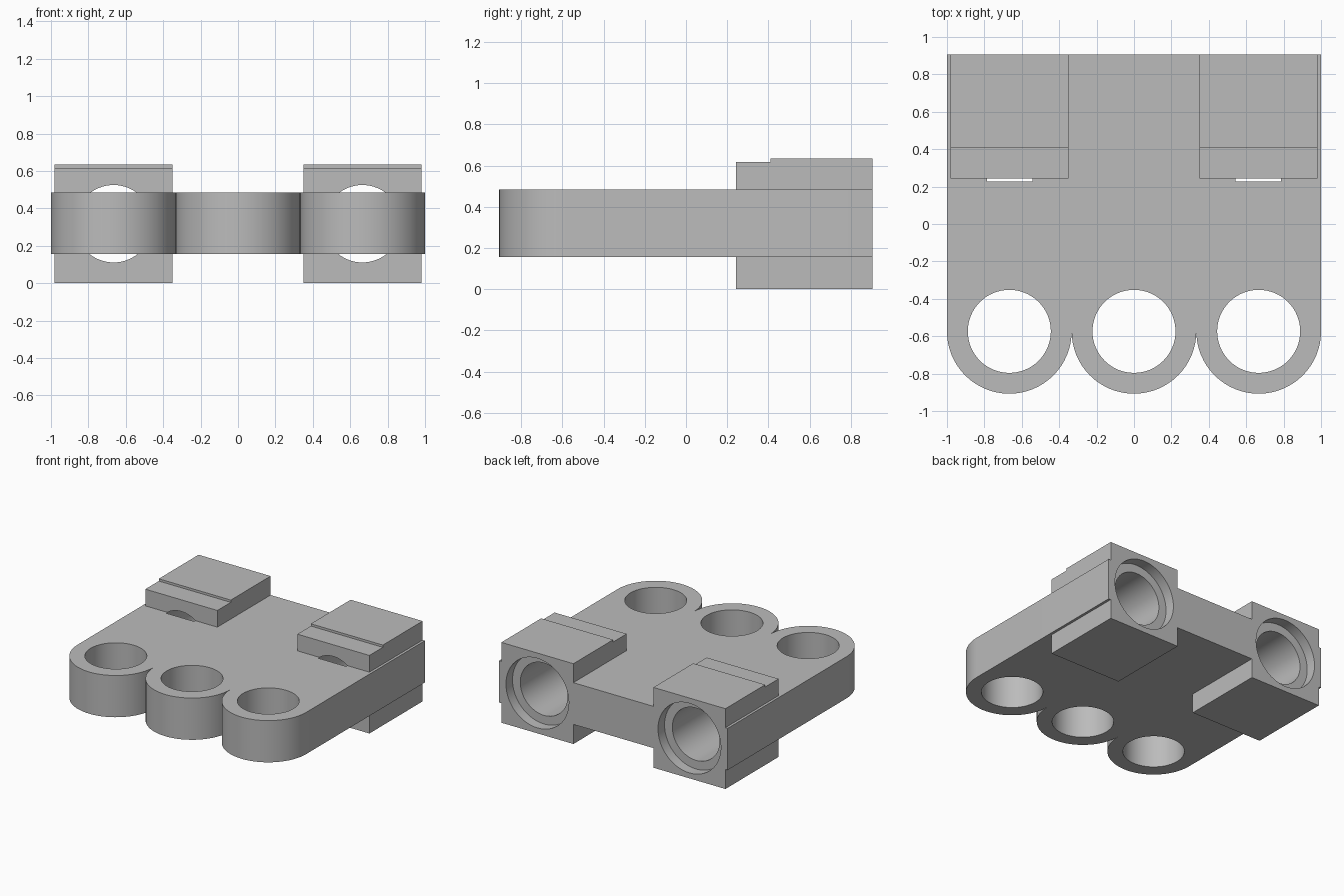
import bpy, bmesh
from math import sin, cos, pi, radians
from mathutils import Matrix

cube = bpy.data.objects.get("Cube")
if cube:
    bpy.data.objects.remove(cube, do_unlink=True)

grey = bpy.data.materials.new("plain grey")
grey.use_nodes = True
colour = (0.5, 0.5, 0.5, 1)
grey.diffuse_color = colour
grey.node_tree.nodes["Principled BSDF"].inputs["Base Color"].default_value = colour

BACK, LOBE_Y, LOBE_R = 0.907, -0.574, 1 / 3
LOW, HIGH = 0.155, 0.485
BLOCK_X, BORE_Z = 0.665, 0.318


def add_object(name, bm):
    bmesh.ops.recalc_face_normals(bm, faces=bm.faces[:])
    mesh = bpy.data.meshes.new(name)
    bm.to_mesh(mesh)
    bm.free()
    mesh.materials.append(grey)
    obj = bpy.data.objects.new(name, mesh)
    bpy.context.collection.objects.link(obj)
    return obj


def extrude(name, points, offset):
    bm = bmesh.new()
    face = bm.faces.new([bm.verts.new(p) for p in points])
    moved = bmesh.ops.extrude_face_region(bm, geom=[face])["geom"]
    bmesh.ops.translate(bm, vec=offset, verts=[g for g in moved if isinstance(g, bmesh.types.BMVert)])
    return add_object(name, bm)


def cylinder(name, radius, depth, centre, along_y=False):
    bm = bmesh.new()
    turn = Matrix.Rotation(pi / 2 if along_y else 0, 4, "X")
    bmesh.ops.create_cone(bm, cap_ends=True, segments=64, radius1=radius, radius2=radius,
                          depth=depth, matrix=Matrix.Translation(centre) @ turn)
    return add_object(name, bm)


def combine(target, tool, operation):
    mod = target.modifiers.new(operation.lower(), "BOOLEAN")
    mod.object, mod.operation, mod.solver = tool, operation, "EXACT"
    bpy.context.view_layer.objects.active = target
    bpy.ops.object.modifier_apply(modifier=mod.name)
    bpy.data.objects.remove(tool, do_unlink=True)


# Plate with three rounded lobes along the front
outline = [(1, BACK, LOW), (-1, BACK, LOW)]
for lobe in (-1, 0, 1):
    for i in range(33):
        if lobe > -1 and i == 0:
            continue  # neighbouring lobes share the cusp point
        a = pi + pi * i / 32
        outline.append((lobe * 2 / 3 + LOBE_R * cos(a), LOBE_Y + LOBE_R * sin(a), LOW))
body = extrude("hinge_plate", outline, (0, 0, HIGH - LOW))

# Stepped blocks at the back corners
profile = [(0.242, 0), (BACK, 0), (BACK, 0.635), (0.41, 0.635), (0.41, 0.617), (0.242, 0.617)]
for side in (-1, 1):
    x = side * BLOCK_X - 0.315
    block = extrude("socket_block", [(x, y, z) for y, z in profile], (0.63, 0, 0))
    combine(body, block, "UNION")

# Vertical holes through the lobes
for lobe in (-1, 0, 1):
    hole = cylinder("lobe_hole", 0.222, 1, (lobe * 2 / 3, LOBE_Y, BORE_Z))
    combine(body, hole, "DIFFERENCE")

# Horizontal bores with a wider mouth at the back
for side in (-1, 1):
    for radius, start in ((0.207, 0.226), (0.275, 0.825)):
        bore = cylinder("socket_bore", radius, 1, (side * BLOCK_X, start + 0.5, BORE_Z), True)
        combine(body, bore, "DIFFERENCE")

# Smooth curves with crisp edges
bpy.ops.object.select_all(action="DESELECT")
body.select_set(True)
bpy.context.view_layer.objects.active = body
bpy.ops.object.shade_smooth_by_angle(angle=radians(30))
